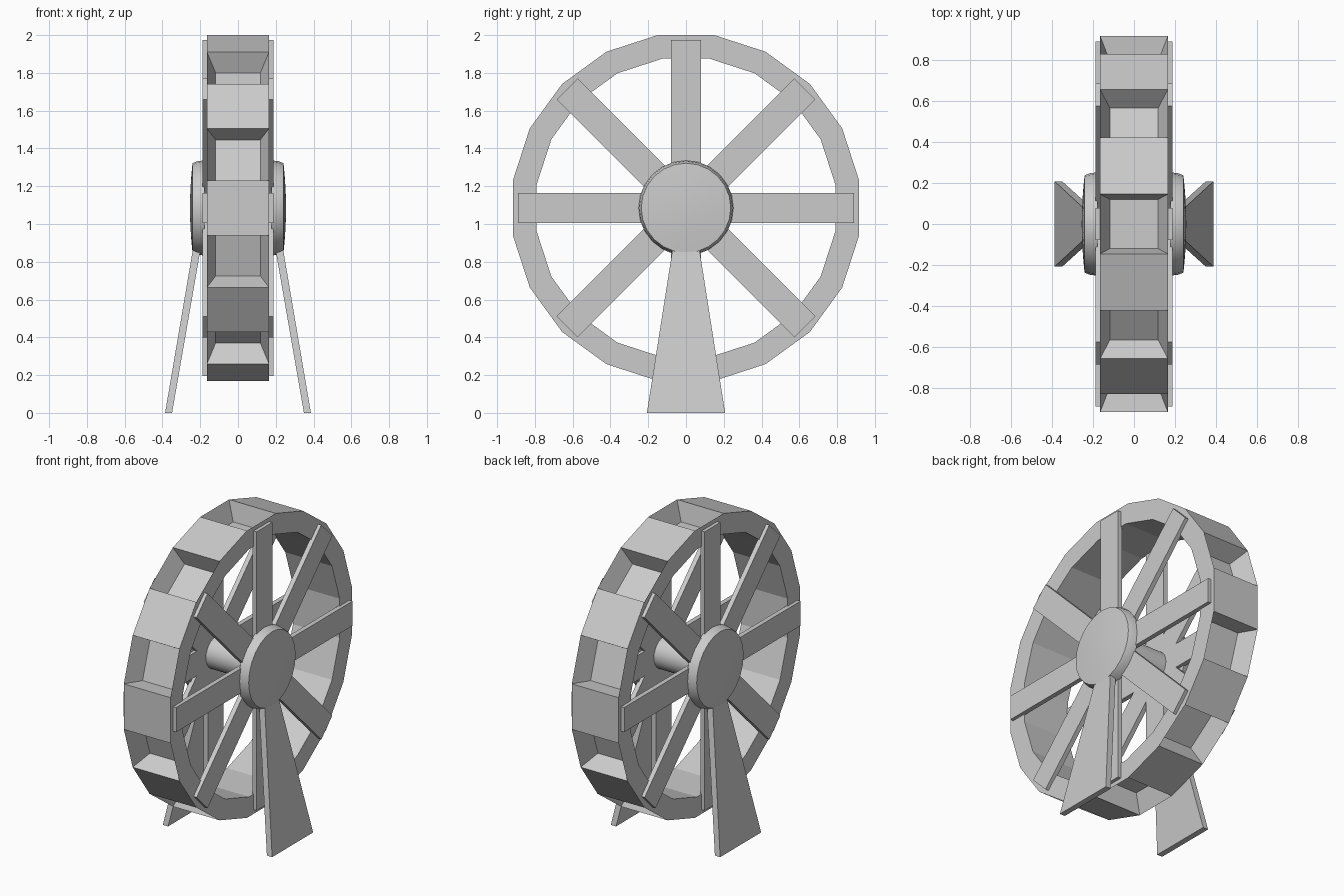
import bpy, bmesh, math
from mathutils import Matrix, Vector

if "Cube" in bpy.data.objects:
    bpy.data.objects.remove(bpy.data.objects["Cube"])

CZ = 1.085          # axle height
N = 20              # rim sides
R_OUT, R_IN, HALF_W = 0.928, 0.80, 0.165


def finish(name, bm, mirror=False, smooth=None):
    bmesh.ops.recalc_face_normals(bm, faces=bm.faces)
    me = bpy.data.meshes.new(name)
    bm.to_mesh(me)
    bm.free()
    ob = bpy.data.objects.new(name, me)
    bpy.context.collection.objects.link(ob)
    if mirror:
        ob.modifiers.new("other_side", 'MIRROR').use_axis[0] = True
    if smooth:
        bpy.ops.object.select_all(action='DESELECT')
        ob.select_set(True)
        bpy.context.view_layer.objects.active = ob
        bpy.ops.object.shade_smooth_by_angle(angle=math.radians(smooth))
    return ob


def polar(x, r, a):
    return Vector((x, r * math.sin(a), CZ + r * math.cos(a)))


# Rim: 20-sided ring, every other outer face sunk into a tapered bucket
bm = bmesh.new()
section = [(-HALF_W, R_OUT), (HALF_W, R_OUT), (HALF_W, R_IN), (-HALF_W, R_IN)]
rings = [[bm.verts.new(polar(x, r, math.radians(9 + 18 * k))) for x, r in section]
         for k in range(N)]
for k in range(N):
    a, b = rings[k - 1], rings[k]      # this side is centred on angle 18 * k
    for i in range(4):
        j = (i + 1) % 4
        quad = [a[i], a[j], b[j], b[i]]
        if i == 0 and k % 2 == 0:
            mid = math.radians(18 * k)
            t = Vector((0, math.cos(mid), -math.sin(mid)))
            c = polar(0, 0.796, mid)
            floor = [bm.verts.new(c + Vector((sx * 0.118, 0, 0)) + t * (st * 0.12))
                     for sx, st in ((-1, -1), (1, -1), (1, 1), (-1, 1))]
            bm.faces.new(floor)
            for m in range(4):
                n = (m + 1) % 4
                bm.faces.new([quad[m], quad[n], floor[n], floor[m]])
        else:
            bm.faces.new(quad)
finish("bucket_rim", bm)

# Spokes: eight flat planks on each side of the rim
for k in range(8):
    bm = bmesh.new()
    rot = Matrix.Translation((0, 0, CZ)) @ Matrix.Rotation(math.radians(45 * k), 4, 'X')
    box = Matrix.Translation((0.172, 0, 0.445)) @ Matrix.Diagonal((0.03, 0.157, 0.89, 1))
    bmesh.ops.create_cube(bm, size=1, matrix=rot @ box)
    finish(f"spoke_{k + 1}", bm, mirror=True)


def lathe(name, profile, seg, mirror):
    bm = bmesh.new()
    pts = [bm.verts.new((x, r, CZ)) for x, r in profile]
    edges = [bm.edges.new(p) for p in zip(pts, pts[1:])]
    bmesh.ops.spin(bm, geom=pts + edges, cent=(0, 0, CZ), axis=(1, 0, 0),
                   angle=math.tau, steps=seg, use_duplicate=False)
    bmesh.ops.remove_doubles(bm, verts=bm.verts, dist=0.0005)
    return finish(name, bm, mirror, 40)


# Domed hub caps and the axle between them
lathe("hub_cap", [(0.178, 0), (0.178, 0.252), (0.215, 0.247), (0.241, 0.237),
                  (0.249, 0.15), (0.253, 0.07), (0.255, 0)], 24, True)
lathe("axle", [(-0.18, 0), (-0.18, 0.1), (0.18, 0.1), (0.18, 0)], 24, False)

# Splayed, tapering support legs
bm = bmesh.new()
low = [(0.349, -0.207), (0.386, -0.207), (0.386, 0.207), (0.349, 0.207)]
top = [(0.175, -0.05), (0.216, -0.05), (0.216, 0.05), (0.175, 0.05)]
lv = [bm.verts.new((x, y, 0)) for x, y in low]
tv = [bm.verts.new((x, y, 1.0)) for x, y in top]
bm.faces.new(lv)
bm.faces.new(tv)
for i in range(4):
    j = (i + 1) % 4
    bm.faces.new([lv[i], lv[j], tv[j], tv[i]])
finish("support_leg", bm, mirror=True)
